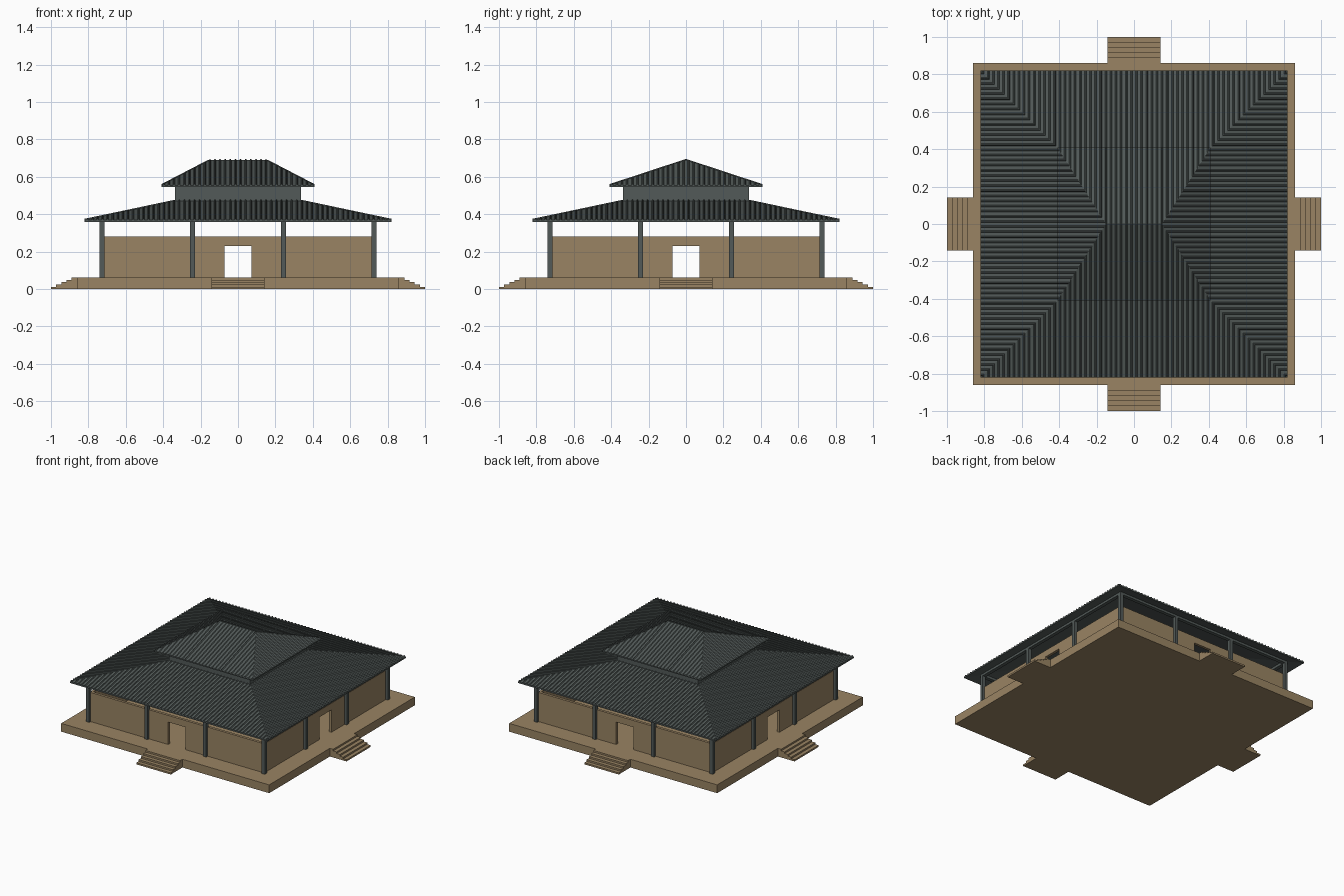
import bpy, bmesh, math
from mathutils import Matrix, Vector

old = bpy.data.objects.get("Cube")
if old:
    bpy.data.objects.remove(old, do_unlink=True)


def material(name, rgb):
    m = bpy.data.materials.new(name)
    m.use_nodes = True
    color = (*rgb, 1)
    m.diffuse_color = color
    bsdf = m.node_tree.nodes["Principled BSDF"]
    bsdf.inputs["Base Color"].default_value = color
    bsdf.inputs["Roughness"].default_value = 0.9
    return m


EARTH = material("earth_brown", (0.32, 0.23, 0.125))
SLATE = material("slate_grey", (0.085, 0.102, 0.098))


def finish(name, bm, mat):
    bmesh.ops.remove_doubles(bm, verts=bm.verts, dist=0.0001)
    mesh = bpy.data.meshes.new(name)
    bm.to_mesh(mesh)
    bm.free()
    mesh.materials.append(mat)
    obj = bpy.data.objects.new(name, mesh)
    bpy.context.collection.objects.link(obj)
    return obj


def add_box(bm, lo, hi, turn=0):
    lo, hi = Vector(lo), Vector(hi)
    mat = (Matrix.Rotation(turn * math.pi / 2, 4, 'Z')
           @ Matrix.Translation((lo + hi) / 2)
           @ Matrix.Diagonal((*(hi - lo), 1)))
    bmesh.ops.create_cube(bm, size=1, matrix=mat)


def boxes(name, parts, mat, turns=1):
    """Boxes given as corner pairs, repeated around the centre."""
    for turn in range(turns):
        bm = bmesh.new()
        for lo, hi in parts:
            add_box(bm, lo, hi, turn)
        finish(name if turns == 1 else f"{name}_{SIDES[turn]}", bm, mat)


SIDES = ("front", "left", "back", "right")
BASE = 0.862      # platform half width
FLOOR = 0.062     # platform height
WALL = 0.724      # outer wall face
THICK = 0.02
COLUMN = 0.728    # column centre line
EAVE = 0.365

# Platform and the four flights of steps
boxes("platform", [((-BASE, -BASE, 0), (BASE, BASE, FLOOR))], EARTH)


def add_steps(count=5, half=0.143):
    depth = (1 - BASE) / count
    for turn in range(4):
        bm = bmesh.new()
        # Stair profile, extruded across the width
        profile = [(-BASE, 0), (-BASE, FLOOR)]
        for i in range(count):
            y = -BASE - (i + 1) * depth
            profile += [(y, FLOOR * (count - i) / count),
                        (y, FLOOR * (count - i - 1) / count)]
        face = bm.faces.new([bm.verts.new((-half, y, z)) for y, z in profile])
        ext = bmesh.ops.extrude_face_region(bm, geom=[face])
        moved = [v for v in ext["geom"] if isinstance(v, bmesh.types.BMVert)]
        bmesh.ops.translate(bm, verts=moved, vec=(2 * half, 0, 0))
        bmesh.ops.recalc_face_normals(bm, faces=bm.faces)
        bm.transform(Matrix.Rotation(turn * math.pi / 2, 4, 'Z'))
        finish(f"steps_{SIDES[turn]}", bm, EARTH)


add_steps()

# Low walls with a central doorway on every side
DOOR, LINTEL, TOP = 0.072, 0.23, 0.28
inner = -WALL + THICK
boxes("wall", [
    ((-WALL, -WALL, FLOOR), (-DOOR, inner, TOP)),
    ((DOOR, -WALL, FLOOR), (WALL - THICK, inner, TOP)),
    ((-DOOR, -WALL, LINTEL), (DOOR, inner, TOP)),
], EARTH, turns=4)

# Columns and the beams they carry
r = 0.013
boxes("columns", [
    ((x - r, -COLUMN - r, FLOOR), (x + r, -COLUMN + r, EAVE + 0.012))
    for x in (-COLUMN, -COLUMN / 3, COLUMN / 3)
], SLATE, turns=4)
boxes("beam", [((-COLUMN + r, -COLUMN - r, EAVE - 0.005),
                (COLUMN - r, -COLUMN + r, EAVE + 0.014))], SLATE, turns=4)


# Ribbed hipped roofs
def add_roof(name, eave, top_x, top_y, low, z0, z1, ribs, rib_height=0.006):
    bm = bmesh.new()
    pitch = 2 * eave / ribs
    wave = [(0, 0), (0.3, 0), (0.42, 1), (0.58, 1), (0.7, 0)]
    outline = [(-eave + (i + f) * pitch, h * rib_height)
               for i in range(ribs) for f, h in wave] + [(eave, 0)]
    for turn in range(4):
        # Half length of the upper edge and its distance from the centre
        b, c = (top_x, top_y) if turn % 2 == 0 else (top_y, top_x)
        spin = Matrix.Rotation(turn * math.pi / 2, 3, 'Z')

        def vert(x, y, z):
            return bm.verts.new(spin @ Vector((x, y, z)))

        rows = []
        cuts = sorted(outline + [(s * b, 0) for s in (-1, 1)
                                 if all(abs(u - s * b) > 0.001 for u, h in outline)])
        for u, h in cuts:
            t = min(1, (eave - abs(u)) / (eave - b))
            rows.append((vert(u, -eave, low), vert(u, -eave, z0 + h),
                         vert(u, -eave + t * (eave - c), z0 + t * (z1 - z0) + h)))
        for p, q in zip(rows, rows[1:]):
            bm.faces.new((p[0], q[0], q[1], p[1]))
            bm.faces.new((p[1], q[1], q[2], p[2]))
        # Smooth underside
        under = z1 - (z0 - low)
        bm.faces.new((vert(-eave, -eave, low), vert(-b, -c, under),
                      vert(b, -c, under), vert(eave, -eave, low)))
    bmesh.ops.remove_doubles(bm, verts=bm.verts, dist=0.0001)
    bmesh.ops.dissolve_degenerate(bm, dist=0.0001, edges=bm.edges)
    finish(name, bm, SLATE)


NECK = 0.336
add_roof("lower_roof", 0.82, NECK, NECK, 0.36, 0.37, 0.472, 60)
add_roof("upper_roof", 0.41, 0.15, 0, 0.547, 0.555, 0.69, 30)

# Raised neck between the two roofs
boxes("roof_neck", [((-NECK, -NECK, 0.462), (NECK, -NECK + THICK, 0.575))],
      SLATE, turns=4)
